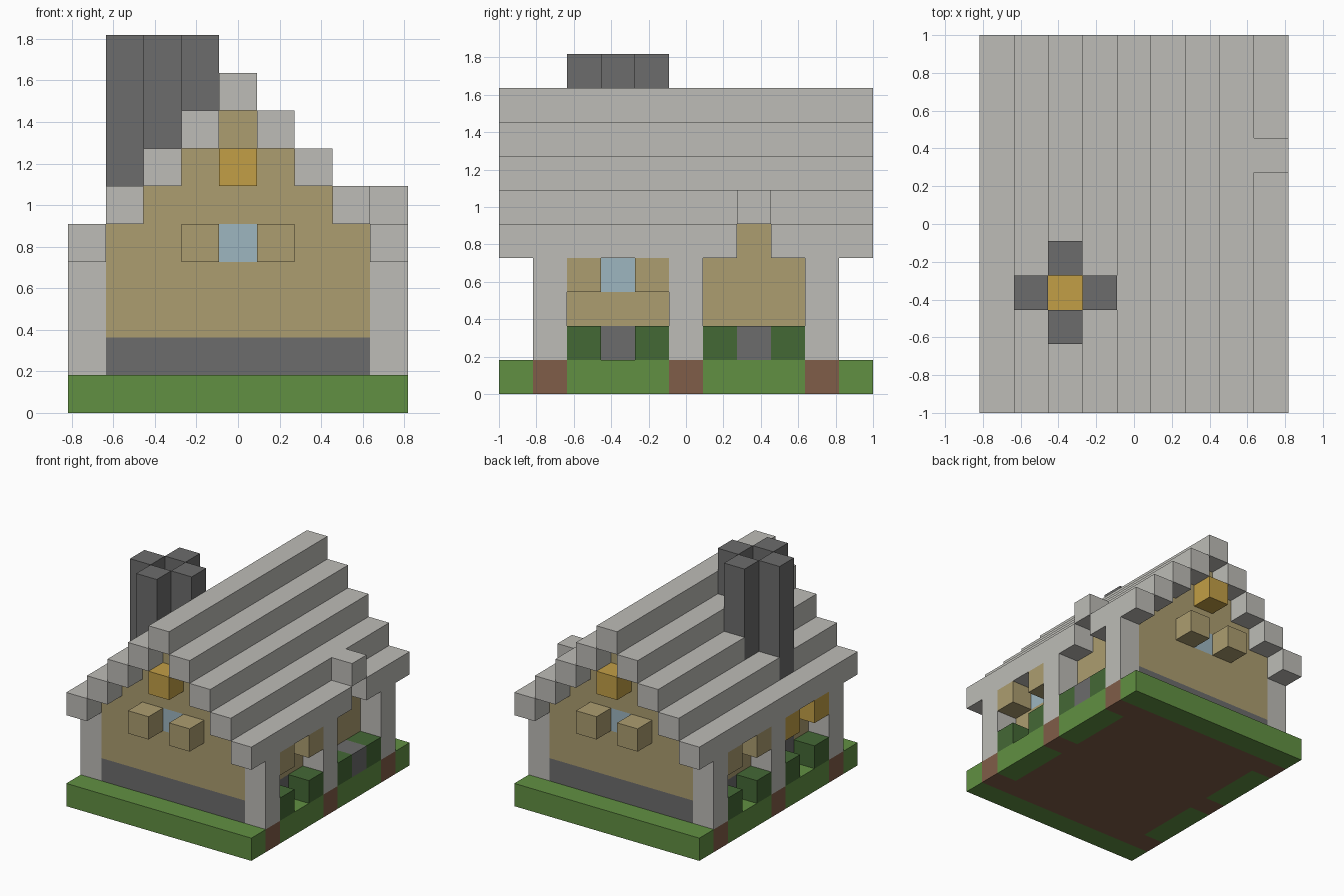
import bpy
from mathutils import Vector

cube = bpy.data.objects.get("Cube")
if cube:
    bpy.data.objects.remove(cube, do_unlink=True)

U = 2 / 11  # edge of one block


def material(name, rgb):
    linear = [((c / 255 + 0.055) / 1.055) ** 2.4 for c in rgb] + [1]
    mat = bpy.data.materials.new(name)
    mat.diffuse_color = linear
    mat.use_nodes = True
    mat.node_tree.nodes["Principled BSDF"].inputs["Base Color"].default_value = linear
    return mat


GRASS = material("grass green", (97, 144, 66))
DIRT = material("dirt brown", (128, 93, 72))
LEAF = material("leaf green", (68, 104, 53))
STONE = material("dark stone", (108, 108, 108))
PALE = material("pale stone", (189, 188, 183))
TAN = material("tan plank", (172, 157, 112))
GOLD = material("golden wood", (194, 159, 70))
GLASS = material("window blue", (158, 182, 192))


def box(name, mat, x, y, z):
    """Box over block ranges; each range is one index or (first, last)."""
    spans = [r if isinstance(r, tuple) else (r, r) for r in (x, y, z)]
    size = Vector([(b - a + 1) * U for a, b in spans])
    centre = Vector([(a + b) / 2 * U for a, b in spans])
    centre.z += U / 2
    bpy.ops.mesh.primitive_cube_add(size=1, location=centre)
    obj = bpy.context.object
    obj.name = name
    for v in obj.data.vertices:
        v.co = v.co * size
    obj.data.materials.append(mat)
    return obj


def run(name, mat, x, y, z, gap=None):
    """Box running along y, with an optional gap in it."""
    if gap is None:
        box(name, mat, x, y, z)
    else:
        box(name, mat, x, (y[0], gap[0] - 1), z)
        box(name, mat, x, (gap[1] + 1, y[1]), z)


# Ground: soil core, lawn border, soil under each post
box("soil", DIRT, (-3, 3), (-4, 4), 0)
for s in (-1, 1):
    box("lawn_end", GRASS, (-4, 4), 5 * s, 0)
    for t in (-1, 1):
        box("lawn_side", GRASS, 4 * s, (2 * t - 1, 2 * t + 1), 0)
    for j in (-4, 0, 4):
        box("post_soil", DIRT, 4 * s, j, 0)
        box("post", PALE, 4 * s, j, (1, 3))
    for j in (-3, -1, 1, 3):
        box("bush", LEAF, 4 * s, j, 1)

# Gable walls, front and back alike
for s in (-1, 1):
    j = 4 * s
    box("gable_base", STONE, (-3, 3), j, 1)
    box("gable_wall", TAN, (-3, 3), j, (2, 3))
    box("gable_window", GLASS, 0, j, 4)
    for t in (-1, 1):
        box("gable_wall_side", TAN, (1, 3) if t > 0 else (-3, -1), j, 4)
        box("gable_shutter", TAN, t, 5 * s, 4)
    for half, k in ((2, 5), (1, 6), (0, 7)):
        box("gable_step", TAN, (-half, half), j, k)
    box("gable_ornament", GOLD, 0, 5 * s, 6)

# Side walls; the right-hand one makes room for the chimney
flue = (-2, -2)
for s in (-1, 1):
    window = -2 * s
    for name, mat, z in (("wall_base", STONE, 1), ("wall", TAN, 2),
                         ("wall_top", TAN, 4)):
        run(name, mat, 3 * s, (-3, 3), z, flue if s < 0 else None)
    box("side_window", GLASS, 3 * s, window, 3)
    for j in (-3, -1, 0, 1, 3):
        box("wall_middle", TAN, 3 * s, j, 3)
    for t in (-1, 1):
        box("side_shutter", TAN, 4 * s, window + t, 3)
box("wall_middle", TAN, 3, 2, 3)
for j in (-3, -1):
    box("hearth_shutter", GOLD, -4, j, 3)

# Doorstep and raised eave above it
box("doorstep", STONE, 4, 2, 1)
box("raised_eave", PALE, 4, 2, 5)

# Stepped roof, open around the chimney and the raised eave
gaps = {-3: flue, -2: (-3, -1), -1: flue, 4: (2, 2)}
for i in range(-4, 5):
    run("roof_step", PALE, i, (-5, 5), 8 - abs(i), gaps.get(i))

# Chimney: four flue walls around a glowing hearth
for dx, dy in ((-1, 0), (1, 0), (0, -1), (0, 1)):
    box("chimney_wall", STONE, -2 + dx, -2 + dy, (1, 9))
box("hearth", GOLD, -2, -2, (1, 2))
